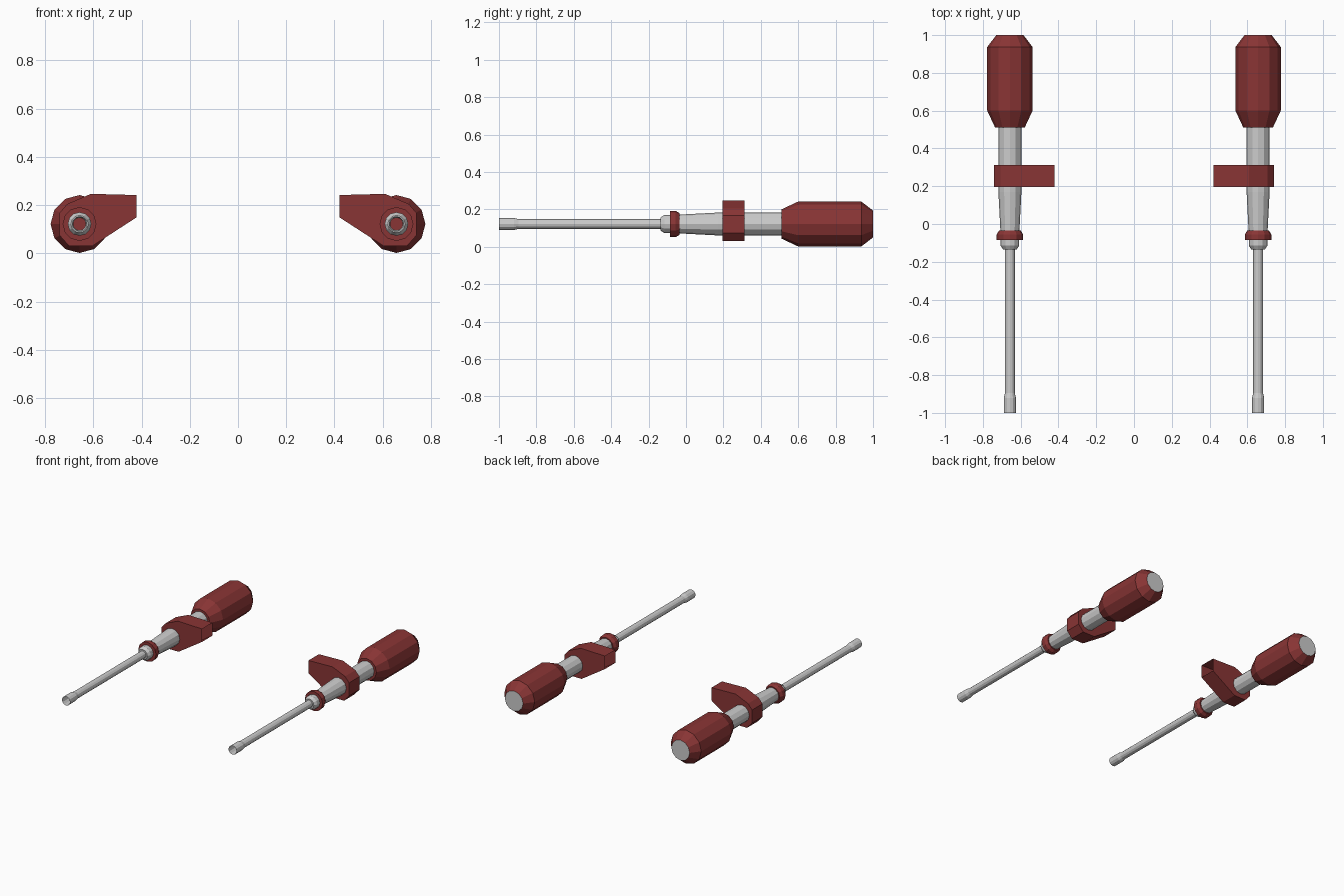
import bpy, bmesh, math

if "Cube" in bpy.data.objects:
    bpy.data.objects.remove(bpy.data.objects["Cube"])

AX, AZ, SIDES = 0.657, 0.122, 12   # gun axis position and facet count

red = bpy.data.materials.new("dark_red")
red.diffuse_color = (0.25, 0.035, 0.035, 1)
red.use_nodes = True
red.node_tree.nodes["Principled BSDF"].inputs["Base Color"].default_value = red.diffuse_color


def finish(bm, name, mat, flip):
    if flip:
        bmesh.ops.reverse_faces(bm, faces=bm.faces)
    mesh = bpy.data.meshes.new(name)
    bm.to_mesh(mesh)
    bm.free()
    if mat:
        mesh.materials.append(mat)
    obj = bpy.data.objects.new(name, mesh)
    bpy.context.collection.objects.link(obj)


def lathe(name, side, profile, mat=None, cap_end=False):
    """Revolve (y, radius) points, listed front to back, round the gun axis."""
    bm = bmesh.new()
    rings = []
    for y, r in profile:
        rings.append([bm.verts.new((side * AX + r * math.cos(a), y, AZ + r * math.sin(a)))
                      for a in (math.tau * i / SIDES for i in range(SIDES))])
    for a, b in zip(rings, rings[1:]):
        for i in range(SIDES):
            j = (i + 1) % SIDES
            bm.faces.new((a[i], b[i], b[j], a[j]))
    if cap_end:
        bm.faces.new(list(reversed(rings[-1])))
    finish(bm, name, mat, False)


def bracket(name, side):
    """Mounting clamp: extruded outline with an open inboard end."""
    outline = [(0.42, 0.15), (0.605, 0.03), (0.70, 0.03), (0.74, 0.075),
               (0.74, 0.168), (0.708, 0.205), (0.61, 0.247), (0.42, 0.242)]
    bm = bmesh.new()
    f = [bm.verts.new((side * x, 0.195, z)) for x, z in outline]
    b = [bm.verts.new((side * x, 0.312, z)) for x, z in outline]
    bm.faces.new(f)
    bm.faces.new(list(reversed(b)))
    for i in range(len(f) - 1):
        bm.faces.new((f[i], b[i], b[i + 1], f[i + 1]))
    finish(bm, name, red, side < 0)


for label, side in (("left", -1), ("right", 1)):
    # grey barrel: open muzzle, thin tube, stepped collar, tapered body, rear cap
    lathe(label + "_barrel", side,
          [(-1, 0.032), (-0.92, 0.032), (-0.895, 0.026), (-0.135, 0.026), (-0.135, 0.036),
           (-0.115, 0.049), (-0.06, 0.049), (0.17, 0.061), (0.998, 0.061)])
    lathe(label + "_rear_cap", side, [(0.999, 0.072), (1.0, 0.072)], cap_end=True)
    # red collar ring
    lathe(label + "_collar", side,
          [(-0.085, 0.047), (-0.085, 0.07), (-0.055, 0.07), (-0.035, 0.058), (-0.035, 0.047)], red)
    # red rear housing
    lathe(label + "_housing", side,
          [(0.51, 0.06), (0.51, 0.078), (0.6, 0.12), (0.937, 0.12), (1.0, 0.072)], red)
    bracket(label + "_bracket", side)
